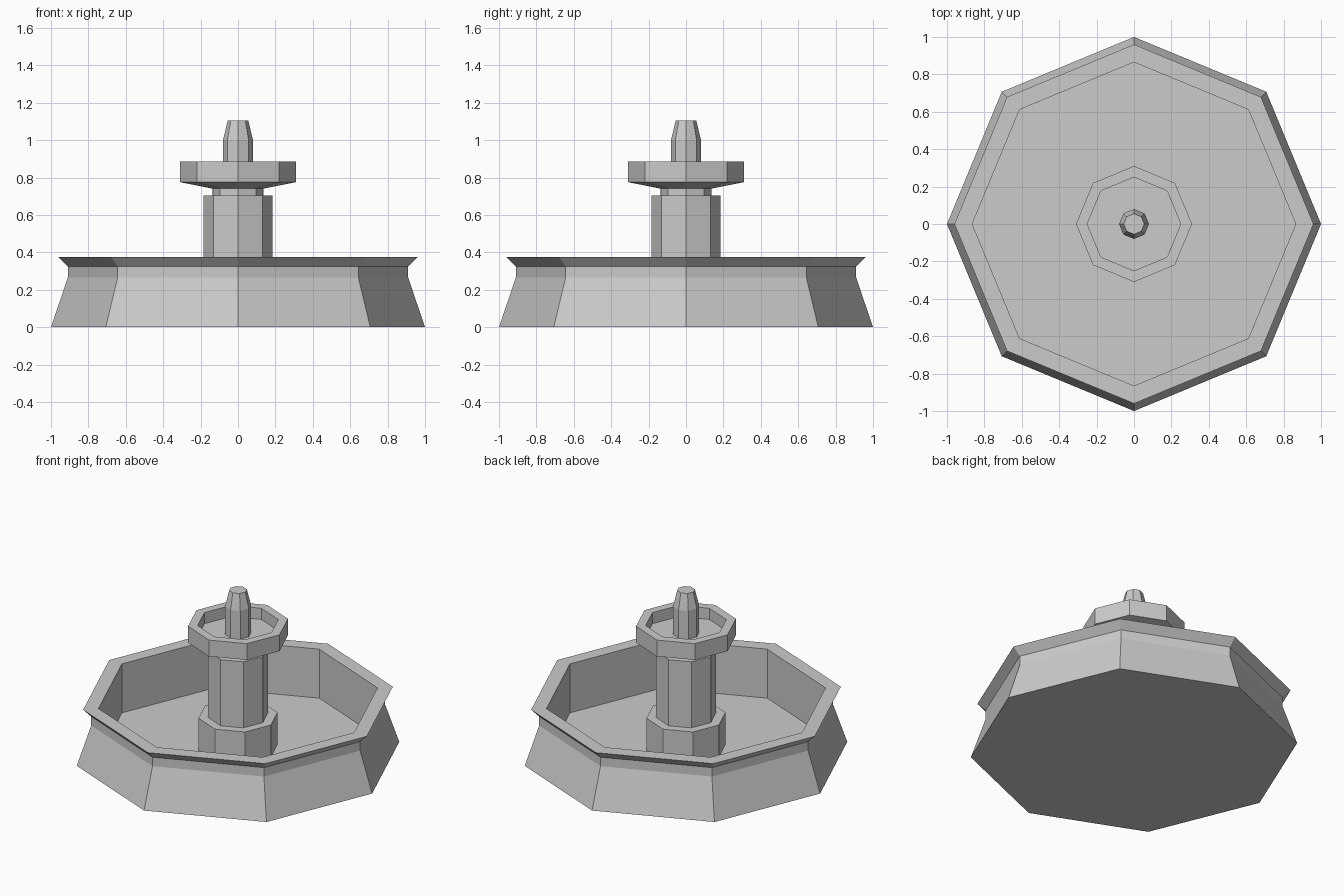
import bpy
import bmesh
from math import cos, sin, pi

SIDES = 8

cube = bpy.data.objects.get("Cube")
if cube:
    bpy.data.objects.remove(cube, do_unlink=True)

stone = bpy.data.materials.new("grey_stone")
stone.use_nodes = True
colour = (0.6, 0.6, 0.6, 1)
stone.diffuse_color = colour
stone.node_tree.nodes["Principled BSDF"].inputs["Base Color"].default_value = colour


def turned_part(name, profile):
    """Spin a (radius, height) profile into a capped eight-sided solid."""
    bm = bmesh.new()
    rings = []
    for radius, height in profile:
        angles = [2 * pi * i / SIDES for i in range(SIDES)]
        rings.append([bm.verts.new((radius * cos(a), radius * sin(a), height))
                      for a in angles])
    for low, high in zip(rings, rings[1:]):
        for i in range(SIDES):
            j = (i + 1) % SIDES
            bm.faces.new((low[i], low[j], high[j], high[i]))
    bm.faces.new(rings[0][::-1])
    bm.faces.new(rings[-1])
    bmesh.ops.recalc_face_normals(bm, faces=bm.faces)
    mesh = bpy.data.meshes.new(name)
    bm.to_mesh(mesh)
    bm.free()
    mesh.materials.append(stone)
    obj = bpy.data.objects.new(name, mesh)
    bpy.context.collection.objects.link(obj)
    return obj


# Large pool: sloped wall, flared rim, then down inside to the floor
turned_part("pool_basin", [(1, 0), (0.91, 0.265), (0.91, 0.325), (0.96, 0.375),
                           (0.865, 0.375), (0.865, 0.045)])

# Central support
turned_part("pedestal", [(0.245, 0.04), (0.245, 0.26)])
turned_part("column", [(0.185, 0.25), (0.185, 0.705)])
turned_part("column_neck", [(0.135, 0.7), (0.135, 0.745)])

# Raised dish: shallow underside, straight rim, recessed floor
turned_part("upper_bowl", [(0.135, 0.74), (0.31, 0.775), (0.31, 0.885),
                           (0.25, 0.885), (0.25, 0.81)])

# Tapered spout
turned_part("spout", [(0.08, 0.8), (0.08, 1.0), (0.055, 1.105)])
